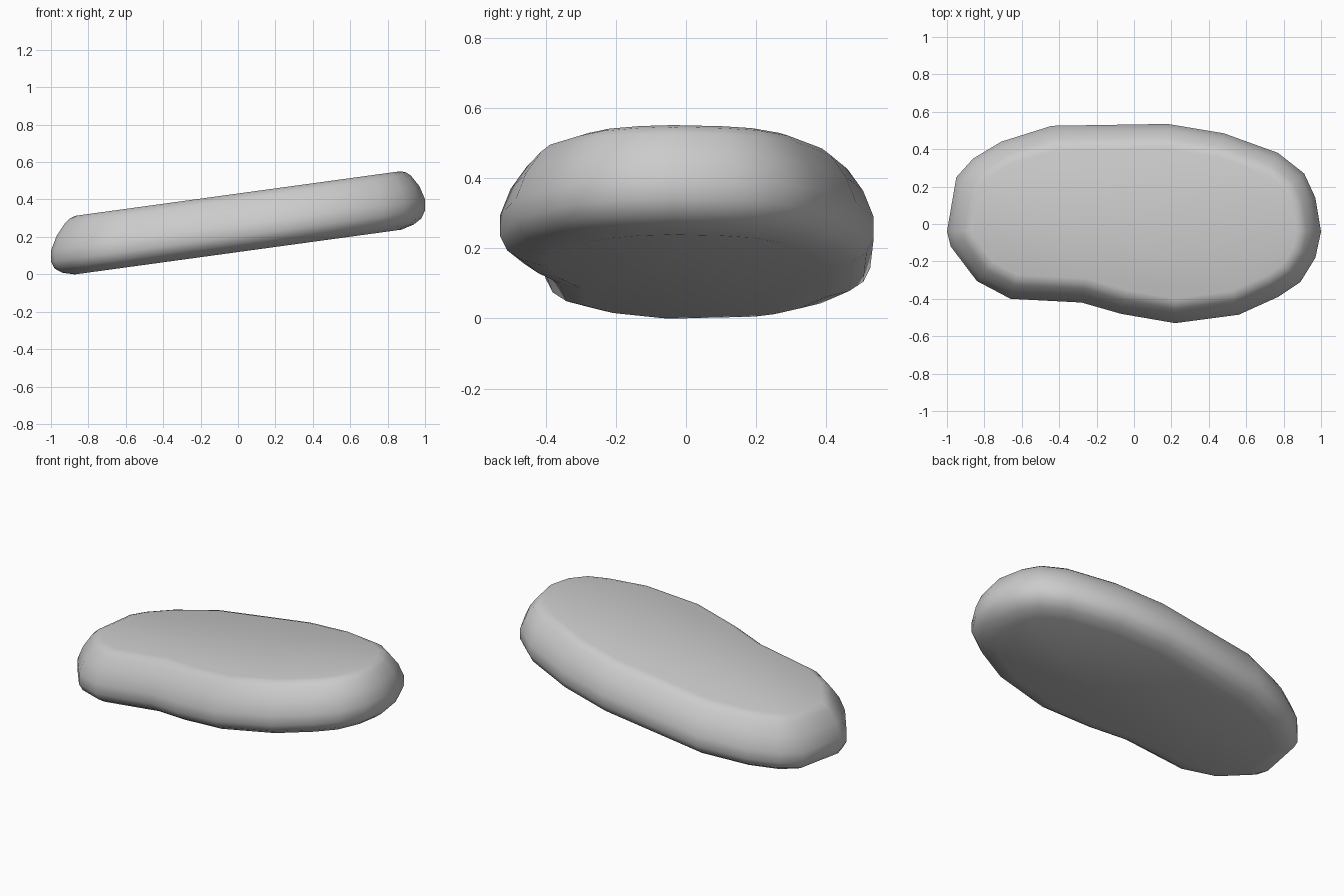
import bpy, bmesh
from mathutils import Vector

if "Cube" in bpy.data.objects:
    bpy.data.objects.remove(bpy.data.objects["Cube"])

# Widest outline of the stone, seen from above (clockwise)
outline = [Vector(p) for p in [
    (-1, -0.04), (-0.95, 0.25), (-0.86, 0.35), (-0.71, 0.44), (-0.44, 0.525),
    (0.18, 0.535), (0.48, 0.485), (0.77, 0.38), (0.91, 0.27), (0.97, 0.14),
    (1, -0.04), (0.97, -0.18), (0.89, -0.31), (0.77, -0.39), (0.56, -0.485),
    (0.22, -0.53), (-0.07, -0.48), (-0.28, -0.42), (-0.66, -0.40),
    (-0.84, -0.305), (-0.98, -0.12)]]

# Rounded rim profile: (inset, height above the tilted underside)
profile = [(0.125, 0), (0.06, 0.018), (0.02, 0.045), (0, 0.085), (0, 0.145),
           (0.03, 0.22), (0.075, 0.283), (0.10, 0.303), (0.13, 0.313)]
SLOPE, BASE = 0.137, 0.119


def inset(points, d):
    """Move each corner inward along its mitred normal."""
    result = []
    for i, p in enumerate(points):
        a = (p - points[i - 1]).normalized()
        b = (points[(i + 1) % len(points)] - p).normalized()
        na, nb = Vector((a.y, -a.x)), Vector((b.y, -b.x))
        m = (na + nb).normalized()
        result.append(p + m * d / m.dot(na))
    return result


# Stone slab: stacked rings, bridged and capped
bm = bmesh.new()
rings = [[bm.verts.new((p.x, p.y, BASE + SLOPE * p.x + h)) for p in inset(outline, d)]
         for d, h in profile]
n = len(outline)
for low, high in zip(rings, rings[1:]):
    for i in range(n):
        j = (i + 1) % n
        bm.faces.new((low[i], low[j], high[j], high[i]))
bm.faces.new(rings[0])
bm.faces.new(rings[-1])
bmesh.ops.recalc_face_normals(bm, faces=bm.faces)
mesh = bpy.data.meshes.new("flat_stone")
bm.to_mesh(mesh)
bm.free()
stone = bpy.data.objects.new("flat_stone", mesh)
bpy.context.collection.objects.link(stone)

# Smooth rim
bpy.context.view_layer.objects.active = stone
stone.select_set(True)
bpy.ops.object.shade_smooth_by_angle(angle=0.7)
